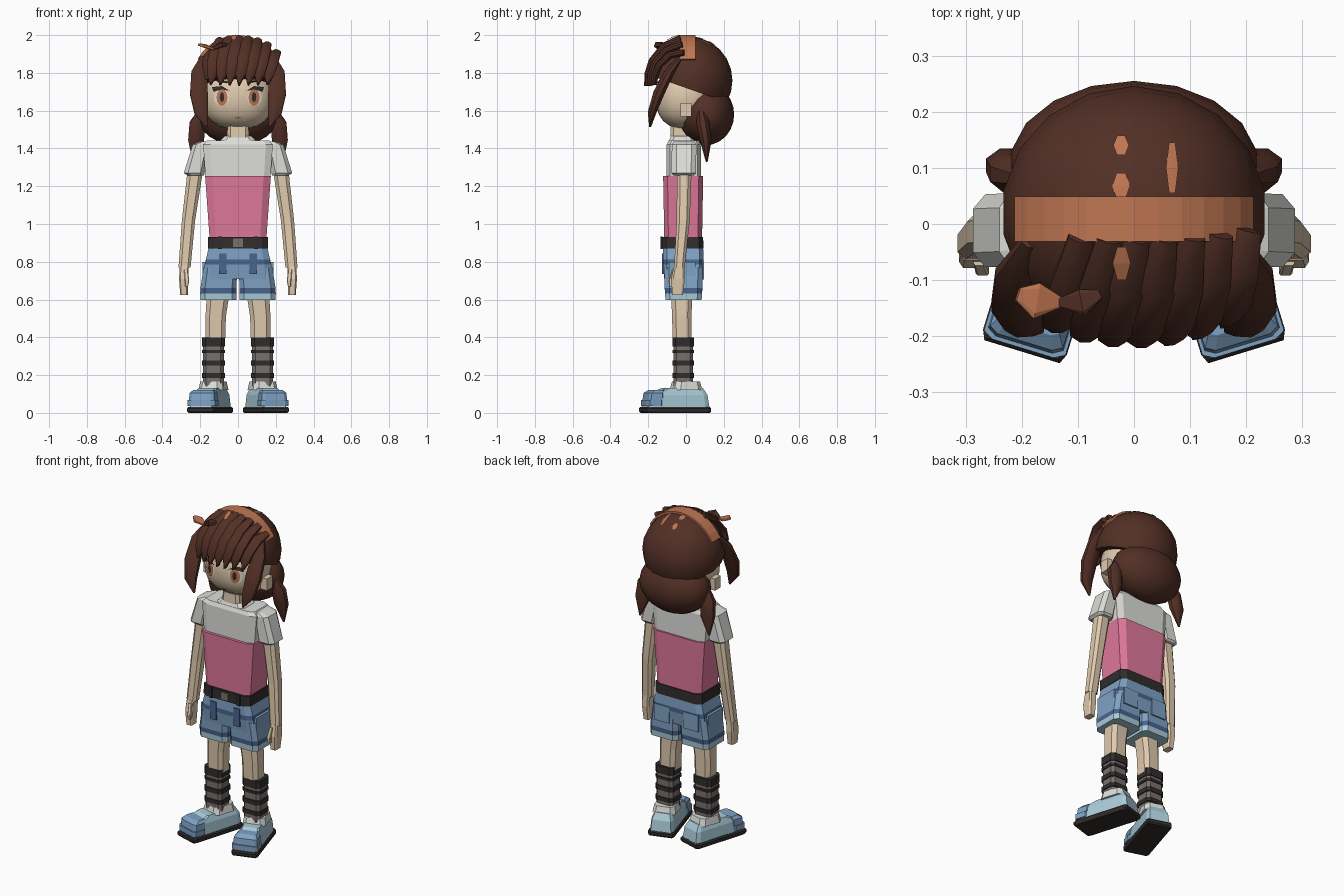
import bpy, bmesh, math
from mathutils import Vector, Matrix

cube = bpy.data.objects.get("Cube")
if cube:
    bpy.data.objects.remove(cube, do_unlink=True)

COLOURS = {
    "hair_brown": (0.085, 0.029, 0.019), "ribbon_orange": (0.52, 0.18, 0.085),
    "skin": (0.74, 0.59, 0.42), "shirt_white": (0.72, 0.72, 0.69),
    "top_pink": (0.74, 0.19, 0.33), "denim": (0.21, 0.36, 0.55),
    "dark_denim": (0.065, 0.13, 0.27), "pale_blue": (0.4, 0.6, 0.69),
    "black": (0.03, 0.026, 0.025), "sock_grey": (0.19, 0.165, 0.155)}
MATS = {}
for key, rgb in COLOURS.items():
    m = MATS[key] = bpy.data.materials.new(key)
    m.use_nodes = True
    m.diffuse_color = (*rgb, 1)
    node = m.node_tree.nodes["Principled BSDF"]
    node.inputs["Base Color"].default_value = (*rgb, 1)
    node.inputs["Roughness"].default_value = 0.8


def finish(bm, name, mats, mirror=False, smooth=0):
    bmesh.ops.recalc_face_normals(bm, faces=bm.faces)
    mesh = bpy.data.meshes.new(name)
    bm.to_mesh(mesh)
    bm.free()
    for key in mats:
        mesh.materials.append(MATS[key])
    if smooth:
        mesh.shade_smooth()
        mesh.set_sharp_from_angle(angle=math.radians(smooth))
    ob = bpy.data.objects.new(name, mesh)
    bpy.context.collection.objects.link(ob)
    if mirror:
        ob.modifiers.new("Mirror", 'MIRROR').use_mirror_merge = False
    return ob


def loft(name, stations, mats, c=0.3, wide=None, mirror=False, smooth=0, matrix=None):
    """Skin chamfered rectangles (x, y, z, half width, half depth).
    Level rings by default; with a wide axis they follow the path."""
    segs = [mats] * (len(stations) - 1) if isinstance(mats, str) else mats
    used = list(dict.fromkeys(segs))
    k = 1 - c
    shape = [(1, -k), (1, k), (k, 1), (-k, 1), (-1, k), (-1, -k), (-k, -1), (k, -1)]
    if c == 0:
        shape = shape[::2]
        shape = [(1, -1), (1, 1), (-1, 1), (-1, -1)]
    bm, rings = bmesh.new(), []
    for i, (x, y, z, rx, ry) in enumerate(stations):
        u, v = Vector((1, 0, 0)), Vector((0, 1, 0))
        if wide:
            a, b = stations[max(i - 1, 0)], stations[min(i + 1, len(stations) - 1)]
            t = (Vector(b[:3]) - Vector(a[:3])).normalized()
            v = t.cross(Vector(wide)).normalized()
            u = v.cross(t)
        rings.append([bm.verts.new(Vector((x, y, z)) + u * p * rx + v * q * ry) for p, q in shape])
    n = len(shape)
    for r0, r1, key in zip(rings, rings[1:], segs):
        for j in range(n):
            f = bm.faces.new((r0[j], r0[(j + 1) % n], r1[(j + 1) % n], r1[j]))
            f.material_index = used.index(key)
    bm.faces.new(rings[0]).material_index = used.index(segs[0])
    bm.faces.new(rings[-1]).material_index = used.index(segs[-1])
    if matrix:
        bm.transform(matrix)
    return finish(bm, name, used, mirror, smooth)


def box(name, centre, half, mat, mirror=False, matrix=None):
    x, y, z = centre
    a, b, h = half
    return loft(name, [(x, y, z - h, a, b), (x, y, z + h, a, b)], mat, 0, None, mirror, 0, matrix)


def ball(name, centre, radii, mat, power=2, cut=None, segs=18, smooth=40):
    bm = bmesh.new()
    bmesh.ops.create_uvsphere(bm, u_segments=segs, v_segments=12, radius=1)
    for v in bm.verts:
        s = sum(abs(q) ** power for q in v.co) ** (-1 / power)
        v.co = Vector(centre) + Vector(q * s * r for q, r in zip(v.co, radii))
    if cut:
        bmesh.ops.bisect_plane(bm, geom=bm.verts[:] + bm.edges[:] + bm.faces[:],
                               plane_co=cut[0], plane_no=cut[1], clear_inner=True)
        bmesh.ops.holes_fill(bm, edges=bm.edges[:])
    return finish(bm, name, [mat], smooth=smooth)


def plate(name, outline, surface, mat, mirror=False):
    """Thin patch lying on a curved surface."""
    bm = bmesh.new()
    n = len(outline)
    mid = (sum(p[0] for p in outline) / n, sum(p[1] for p in outline) / n)
    hub = bm.verts.new(surface(*mid))
    rim = [bm.verts.new(surface(*p)) for p in outline]
    for i in range(n):
        bm.faces.new((hub, rim[i], rim[(i + 1) % n]))
    return finish(bm, name, [mat], mirror)


def oval(cx, cy, rx, ry, n=12):
    return [(cx + rx * math.cos(2 * math.pi * i / n), cy + ry * math.sin(2 * math.pi * i / n)) for i in range(n)]


# Head, ears and neck
HEAD, HR, P = (0, 0, 1.67), (0.19, 0.16, 0.168), 2.4
ball("head", HEAD, HR, "skin", P, segs=24)
box("ears", (0.195, 0, 1.605), (0.022, 0.028, 0.036), "skin", True)
loft("neck", [(0, -0.03, 1.42, 0.06, 0.055), (0, -0.03, 1.54, 0.055, 0.05)], "skin")


def face(lift):
    def at(x, z):
        s = 1 - abs(x / HR[0]) ** P - abs((z - HEAD[2]) / HR[2]) ** P
        return Vector((x, -HR[1] * max(s, 0) ** (1 / P) - lift, z))
    return at


# Face details
plate("eye_whites", oval(0.087, 1.672, 0.04, 0.047), face(0.002), "shirt_white", True)
plate("irises", oval(0.085, 1.67, 0.029, 0.045), face(0.004), "ribbon_orange", True)
plate("pupils", oval(0.085, 1.672, 0.012, 0.026), face(0.006), "black", True)
plate("lashes", [(0.045, 1.705), (0.08, 1.714), (0.13, 1.7), (0.137, 1.725), (0.085, 1.73)], face(0.008), "black", True)
plate("eyebrows", [(0.05, 1.745), (0.125, 1.758), (0.125, 1.767), (0.05, 1.754)], face(0.006), "hair_brown", True)
plate("mouth", oval(0, 1.562, 0.02, 0.004, 8), face(0.004), "ribbon_orange")

# Hair masses
CAP, CR = (0, 0.02, 1.76), (0.236, 0.226, 0.231)
ball("hair_cap", CAP, CR, "hair_brown", cut=((0, 0, 1.72), (0, 0.35, 1)))
ball("hair_back", (0, 0.105, 1.58), (0.222, 0.15, 0.163), "hair_brown")

# Fringe locks sweeping over the cap
for i in range(7):
    tip = -0.145 + i * 0.05
    path = []
    for t, phi, w in ((0, 78, 0.022), (0.35, 52, 0.036), (0.65, 27, 0.036), (0.85, 8, 0.027), (1, -7, 0.004)):
        x = tip + 0.05 * (1 - t)
        k = max(1 - (x / CR[0]) ** 2, 0.1) ** 0.3
        a = math.radians(phi)
        path.append((x, CAP[1] - CR[1] * k * math.cos(a), CAP[2] + CR[2] * k * math.sin(a), w, 0.017))
    loft(f"fringe_lock_{i + 1}", path, "hair_brown", 0.65, (1, 0, 0), smooth=40)

# Long locks beside the face and behind the shoulders
loft("side_locks", [(0.185, -0.03, 1.88, 0.015, 0.015), (0.205, -0.09, 1.8, 0.042, 0.025),
                    (0.207, -0.145, 1.69, 0.047, 0.029), (0.195, -0.18, 1.59, 0.036, 0.022),
                    (0.165, -0.19, 1.515, 0.005, 0.005)],
     "hair_brown", 0.6, (1, 0, 0), True, 40)
loft("rear_locks", [(0.19, 0.08, 1.6, 0.02, 0.02), (0.215, 0.09, 1.53, 0.042, 0.035),
                    (0.222, 0.105, 1.44, 0.042, 0.03), (0.235, 0.11, 1.33, 0.005, 0.005)],
     "hair_brown", 0.6, (1, 0, 0), True, 40)

# Headband and ribbon
band = [math.radians(28 + 124 * i / 12) for i in range(13)]
loft("headband", [(0.234 * math.cos(a), 0.009, 1.76 + 0.232 * math.sin(a), 0.04, 0.008) for a in band],
     "ribbon_orange", 0, (0, 1, 0))
loft("ribbon_loop", [(-0.125, -0.14, 1.925, 0.006, 0.006), (-0.175, -0.137, 1.942, 0.032, 0.01),
                     (-0.207, -0.125, 1.95, 0.012, 0.006)], "ribbon_orange", 0.3, (0, 1, 0))
loft("ribbon_lock", [(-0.13, -0.14, 1.93, 0.008, 0.008), (-0.09, -0.14, 1.95, 0.024, 0.014),
                     (-0.06, -0.125, 1.95, 0.008, 0.008)], "hair_brown", 0.3, (0, 1, 0))


def on_cap(lift):
    def at(x, y):
        s = 1 - (x / CR[0]) ** 2 - ((y - CAP[1]) / CR[1]) ** 2
        return Vector((x, y, CAP[2] + CR[2] * math.sqrt(max(s, 0)) + lift))
    return at


for i, (x, y, rx, ry, lift) in enumerate(((-0.023, 0.14, 0.014, 0.02, 0.003), (-0.023, 0.068, 0.016, 0.026, 0.002),
                                          (0.068, 0.1, 0.011, 0.052, 0.003), (-0.022, -0.07, 0.016, 0.034, 0.02))):
    plate(f"ribbon_patch_{i + 1}", oval(x, y, rx, ry, 6), on_cap(lift), "ribbon_orange")

# Shirt, collar, sleeves and pink top
loft("shirt", [(0, -0.012, 1.25, 0.172, 0.092), (0, -0.012, 1.42, 0.185, 0.09), (0, -0.012, 1.442, 0.165, 0.08)], "shirt_white", 0.2)
loft("collar", [(0, -0.02, 1.43, 0.105, 0.075), (0, -0.02, 1.465, 0.07, 0.06)], "shirt_white")
loft("sleeves", [(0.165, -0.01, 1.437, 0.035, 0.055), (0.195, -0.01, 1.42, 0.045, 0.065),
                 (0.232, -0.012, 1.27, 0.055, 0.065), (0.225, -0.012, 1.258, 0.045, 0.055)],
     "shirt_white", 0.4, None, True)
loft("pink_top", [(0, -0.015, 0.92, 0.15, 0.1), (0, -0.015, 1.255, 0.174, 0.106)], "top_pink", 0.22)

# Arms and hands
loft("arms", [(0.225, -0.01, 1.32, 0.04, 0.038), (0.232, -0.01, 1.24, 0.04, 0.038),
              (0.262, -0.015, 1.02, 0.035, 0.035), (0.283, -0.035, 0.77, 0.032, 0.028)],
     "skin", 0.45, None, True)
loft("hands", [(0.285, -0.036, 0.775, 0.024, 0.028), (0.288, -0.042, 0.71, 0.024, 0.036),
               (0.286, -0.045, 0.625, 0.02, 0.028)], "skin", 0.3, None, True)
loft("thumbs", [(0.276, -0.062, 0.76, 0.01, 0.012), (0.27, -0.08, 0.7, 0.012, 0.012),
                (0.272, -0.082, 0.67, 0.008, 0.008)], "skin", 0.3, None, True)

# Belt
loft("belt", [(0, -0.018, 0.87, 0.16, 0.11), (0, -0.018, 0.932, 0.158, 0.109)], "black", 0.2)
box("buckle", (0, -0.129, 0.901), (0.026, 0.005, 0.022), "sock_grey")
box("belt_loops", (0.095, -0.129, 0.901), (0.01, 0.005, 0.034), "black", True)

# Shorts
loft("shorts_hips", [(0, -0.015, 0.71, 0.18, 0.1), (0, -0.015, 0.785, 0.176, 0.108), (0, -0.015, 0.812, 0.17, 0.108),
                     (0, -0.015, 0.875, 0.155, 0.106)], ["denim", "dark_denim", "denim"], 0.2)
loft("shorts_legs", [(0.104, -0.013, 0.598, 0.095, 0.096), (0.104, -0.013, 0.632, 0.096, 0.098),
                     (0.103, -0.013, 0.66, 0.096, 0.1), (0.094, -0.014, 0.77, 0.088, 0.102)],
     ["pale_blue", "dark_denim", "denim"], 0.25, None, True)
box("front_tabs", (0.08, -0.122, 0.79), (0.02, 0.006, 0.055), "dark_denim", True)
box("side_pockets", (0.165, -0.02, 0.76), (0.024, 0.07, 0.038), "denim", True)
box("back_pockets", (0.1, 0.09, 0.755), (0.05, 0.006, 0.05), "denim", True)

# Legs
loft("legs", [(0.12, -0.02, 0.38, 0.052, 0.05), (0.118, -0.022, 0.51, 0.054, 0.052),
              (0.1, -0.024, 0.68, 0.062, 0.056)], "skin", 0.4, None, True)

# Striped socks with raised dark bands
dark = [(0.185, 0.21), (0.25, 0.278), (0.318, 0.334), (0.352, 0.4)]
stations, cols = [(0.13, -0.015, 0.14, 0.055, 0.051)], []
for lo, hi in dark:
    for z, r in ((lo, 0.0), (lo, 0.006), (hi, 0.006), (hi, 0.0)):
        stations.append((0.13, -0.015, z, 0.055 + r, 0.051 + r))
    cols += ["sock_grey", "black", "black", "black"]
loft("socks", stations, cols, 0.3, None, True)

# Shoes, turned outward
turn = Matrix.Translation((0.13, 0, 0)) @ Matrix.Rotation(math.radians(17), 4, 'Z')
loft("shoe_soles", [(0, -0.06, 0, 0.073, 0.172), (0, -0.06, 0.008, 0.078, 0.178), (0, -0.06, 0.024, 0.078, 0.178),
                    (0, -0.06, 0.032, 0.072, 0.172)], "black", 0.1, None, True, 0, turn)
loft("shoe_uppers", [(0, -0.058, 0.028, 0.07, 0.17), (0, -0.05, 0.095, 0.064, 0.152), (0, -0.02, 0.132, 0.05, 0.1)],
     "pale_blue", 0.15, None, True, 0, turn)
loft("toe_straps", [(0, -0.19, 0.036, 0.076, 0.042), (0, -0.19, 0.068, 0.076, 0.042), (0, -0.183, 0.068, 0.07, 0.042),
                    (0, -0.18, 0.105, 0.068, 0.04), (0, -0.165, 0.122, 0.054, 0.03)],
     "denim", 0.25, None, True, 0, turn)
loft("shoe_collars", [(0, 0, 0.12, 0.068, 0.078), (0, 0, 0.165, 0.06, 0.066)], "shirt_white", 0.35, None, True, 0, turn)
